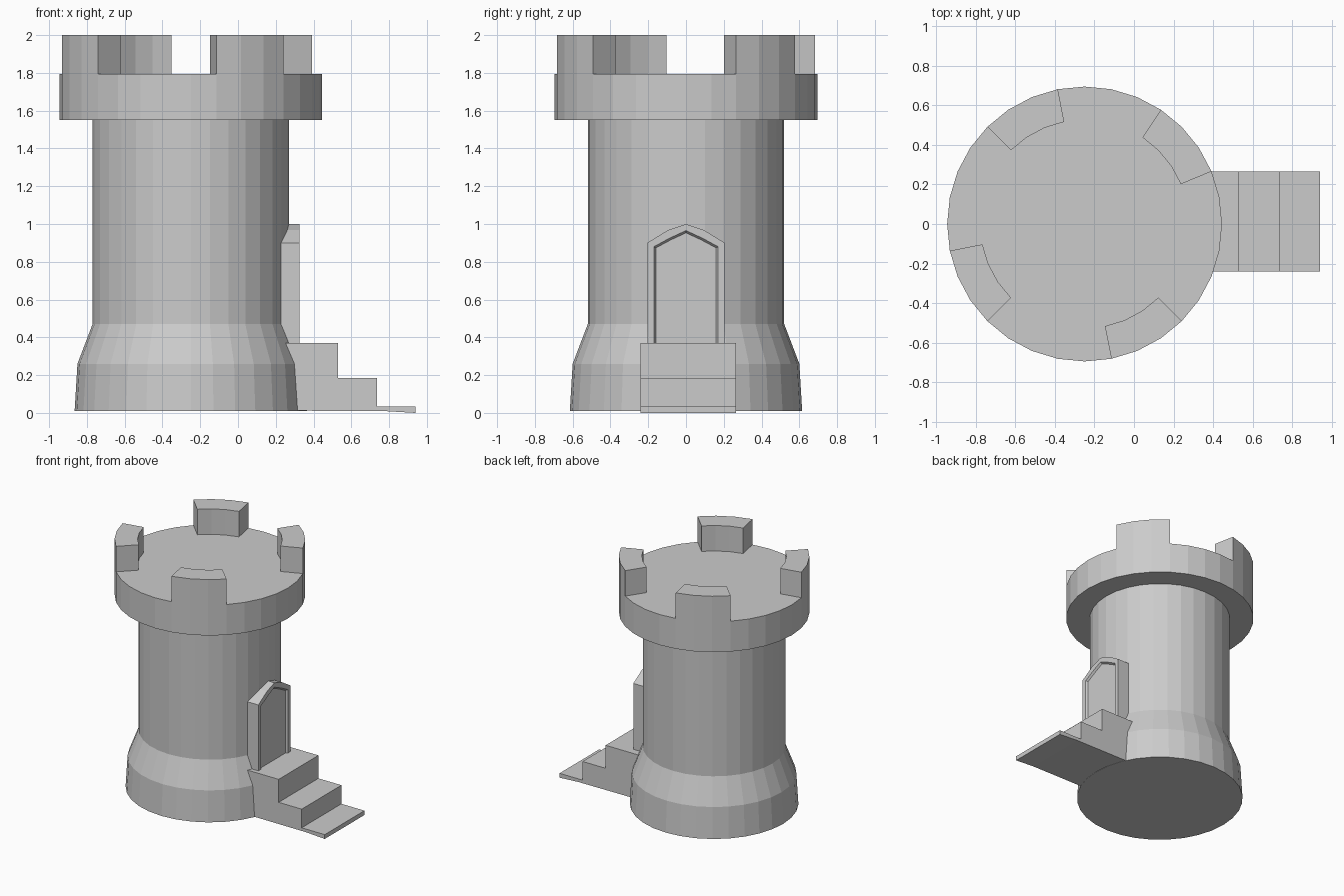
import bpy, bmesh
from math import cos, sin, radians

if "Cube" in bpy.data.objects:
    bpy.data.objects.remove(bpy.data.objects["Cube"])

CX, SIDES = -0.25, 32


def make_object(name, bm):
    bmesh.ops.recalc_face_normals(bm, faces=bm.faces)
    mesh = bpy.data.meshes.new(name)
    bm.to_mesh(mesh)
    bm.free()
    obj = bpy.data.objects.new(name, mesh)
    bpy.context.collection.objects.link(obj)
    return obj


def loft(name, loops):
    """Join equal-length closed loops with quads and cap both ends."""
    bm = bmesh.new()
    rings = [[bm.verts.new(p) for p in loop] for loop in loops]
    for a, b in zip(rings, rings[1:]):
        for i in range(len(a)):
            j = (i + 1) % len(a)
            bm.faces.new((a[i], a[j], b[j], b[i]))
    bm.faces.new(rings[0])
    bm.faces.new(rings[-1])
    return make_object(name, bm)


def polar(r, deg, z):
    return (CX + r * cos(radians(deg)), r * sin(radians(deg)), z)


def lathe(name, profile):
    return loft(name, [[polar(r, i * 360 / SIDES, z) for i in range(SIDES)]
                       for r, z in profile])


# Tower body with flared base, and the wide crown
lathe("tower_body", [(0.615, 0.01), (0.60, 0.26), (0.52, 0.47), (0.52, 1.56)])
lathe("tower_crown", [(0.695, 1.55), (0.695, 1.795)])

# Four battlements, each three crown facets wide
STEP = 360 / SIDES
for n, first in enumerate((2, 9, 17, 25)):
    angles = [(first + k) * STEP for k in range(4)]
    loft(f"battlement_{n + 1}",
         [[polar(0.695, a, z) for a in angles] +
          [polar(0.527, a, z) for a in reversed(angles)]
          for z in (1.795, 2.0)])

# Stairs: side profile extruded across y
stairs = [(0.2, 0.012), (0.77, 0.01), (0.94, 0.0), (0.94, 0.035), (0.735, 0.035),
          (0.735, 0.185), (0.53, 0.185), (0.53, 0.37), (0.2, 0.37)]
loft("stairs", [[(x, y, z) for x, z in stairs] for y in (-0.24, 0.265)])


# Doorway: pointed arch frame with a shallow recessed door panel
def arch(x, half, spring, mid_y, mid_z, peak):
    side = [(half, 0.36), (half, spring), (mid_y, mid_z)]
    return ([(x, -y, z) for y, z in side] + [(x, 0, peak)] +
            [(x, y, z) for y, z in reversed(side)])


outer = (0.205, 0.90, 0.095, 0.968, 1.0)
loft("doorway", [arch(0.15, *outer), arch(0.325, *outer),
                 arch(0.325, 0.17, 0.88, 0.085, 0.926, 0.965),
                 arch(0.310, 0.16, 0.873, 0.08, 0.916, 0.953)])
